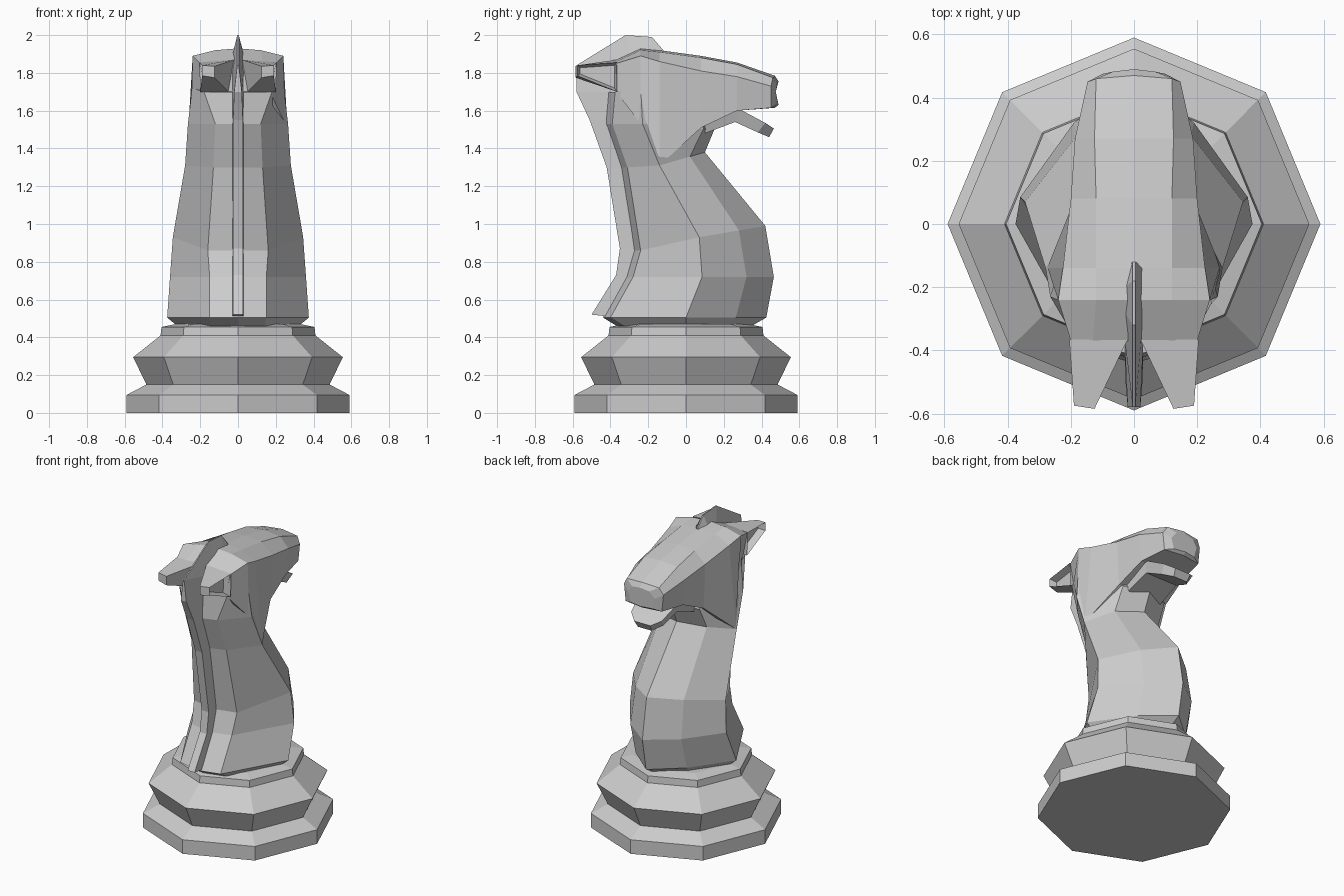
import bpy, bmesh, math

if "Cube" in bpy.data.objects:
    bpy.data.objects.remove(bpy.data.objects["Cube"])


def finish(name, bm):
    bmesh.ops.recalc_face_normals(bm, faces=bm.faces)
    me = bpy.data.meshes.new(name)
    bm.to_mesh(me)
    bm.free()
    ob = bpy.data.objects.new(name, me)
    bpy.context.collection.objects.link(ob)
    return ob


def loft(rings):
    """Skin closed rings of equal length and cap both ends."""
    bm = bmesh.new()
    vs = [[bm.verts.new(p) for p in r] for r in rings]
    n = len(vs[0])
    for a, b in zip(vs, vs[1:]):
        for i in range(n):
            j = (i + 1) % n
            bm.faces.new((a[i], a[j], b[j], b[i]))
    bm.faces.new(vs[0])
    bm.faces.new(vs[-1])
    bmesh.ops.recalc_face_normals(bm, faces=bm.faces)
    return bm


def mirrored(half):
    return half + [(-x, y, z) for x, y, z in reversed(half) if x > 0]


# Turned eight-sided base
profile = [(.59, 0), (.59, .095), (.485, .15), (.555, .295), (.41, .41),
           (.405, .455), (.33, .47)]
finish("base", loft([[(r * math.cos(i * math.pi / 4), r * math.sin(i * math.pi / 4), z)
                      for i in range(8)] for r, z in profile]))

# Neck: back, side and front points (y, z), half widths of back, side, front,
# and how far forward the front corner lies
neck_rows = [
    ((-.31, .45), (0, .45), (.33, .45), (.14, .31, .17), .62),
    ((-.40, .505), (0, .505), (.425, .505), (.15, .375, .19), .62),
    ((-.28, .72), (.085, .72), (.465, .72), (.15, .36, .19), .62),
    ((-.24, .86), (.07, .93), (.42, .99), (.16, .345, .18), .6),
    ((-.31, 1.30), (-.14, 1.31), (.10, 1.38), (.13, .28, .17), .67),
    ((-.39, 1.53), (-.23, 1.53), (.15, 1.50), (.12, .265, .165), .85),
    ((-.375, 1.70), (-.24, 1.72), (.05, 1.75), (.18, .243, .12), .75),
]
rings = []
for (yb, zb), (ym, zm), (yf, zf), (xb, xm, xf), t in neck_rows:
    rings.append(mirrored([(0, yb - .04, zb), (xb, yb, zb), (xm, ym, zm),
                           (xf, ym + (yf - ym) * t, zm + (zf - zm) * t), (0, yf, zf)]))
neck = finish("neck", loft(rings))

# Head: y, heights of top, shoulder, jaw, half widths of the same, forward bulge
head_rows = [
    (-.37, 1.87, 1.85, 1.70, .13, .20, .17, 0),
    (-.24, 1.93, 1.89, 1.53, .12, .24, .25, 0),
    (-.14, 1.92, 1.86, 1.31, .12, .225, .275, 0),
    (.08, 1.89, 1.81, 1.51, .12, .20, .187, 0),
    (.27, 1.855, 1.78, 1.60, .125, .187, .168, 0),
    (.45, 1.785, 1.73, 1.615, .12, .147, .135, .02),
    (.475, 1.755, 1.70, 1.63, .065, .10, .08, .015),
]
rings = []
for y, zt, zs, zj, xt, xs, xj, k in head_rows:
    rings.append(mirrored([(0, y + k, zt), (xt, y + k / 2, zt - .01), (xs, y, zs),
                           (xj, y, zj), (0, y + k, zj)]))
head = finish("head", loft(rings))

# Merge head into the neck
mod = neck.modifiers.new("join_head", 'BOOLEAN')
mod.operation = 'UNION'
mod.solver = 'EXACT'
mod.object = head
bpy.context.view_layer.objects.active = neck
bpy.ops.object.modifier_apply(modifier=mod.name)
bpy.data.objects.remove(head)
neck.name = "neck_and_head"

# Lower lip: upper and lower (y, z) with half width, open mouth
lip = [(.10, 1.56, .10, 1.48, .15), (.28, 1.61, .26, 1.54, .14),
       (.42, 1.535, .38, 1.485, .115), (.465, 1.505, .44, 1.46, .06)]
finish("lower_lip", loft([mirrored([(w, a, b), (w * .85, c, d)])
                          for a, b, c, d, w in lip]))

# Mane and crest: wedge with a sharp outer edge
outer = [(-.50, .52), (-.37, .73), (-.35, .87), (-.42, 1.3), (-.51, 1.55), (-.58, 1.70),
         (-.58, 1.84), (-.32, 2.0), (-.18, 1.99), (-.12, 1.92)]
inner = [(-.40, .51), (-.28, .70), (-.25, .87), (-.31, 1.3), (-.39, 1.55), (-.37, 1.70),
         (-.36, 1.80), (-.28, 1.89), (-.2, 1.90), (-.13, 1.90)]
half_w = [.026] * 5 + [.02, .004, .004, .004, .004]
finish("mane", loft([[(w, *o), (.03, *i), (-.03, *i), (-w, *o)]
                     for o, i, w in zip(outer, inner, half_w)]))

# Ears: swept-back wedges with a hollow on the outer side
for s, name in ((1, "ear_right"), (-1, "ear_left")):
    bm = loft([[(s * .02, -.365, 1.87), (s * .205, -.365, 1.855),
                (s * .20, -.365, 1.70), (s * .05, -.365, 1.70)],
               [(s * .125, -.585, 1.835), (s * .19, -.575, 1.84),
                (s * .19, -.575, 1.785), (s * .125, -.585, 1.775)]])
    face = max(bm.faces, key=lambda f: f.calc_center_median().x * s)
    bmesh.ops.inset_region(bm, faces=[face], thickness=.014, use_even_offset=True)
    for v in face.verts:
        v.co.x -= s * .045
    finish(name, bm)
